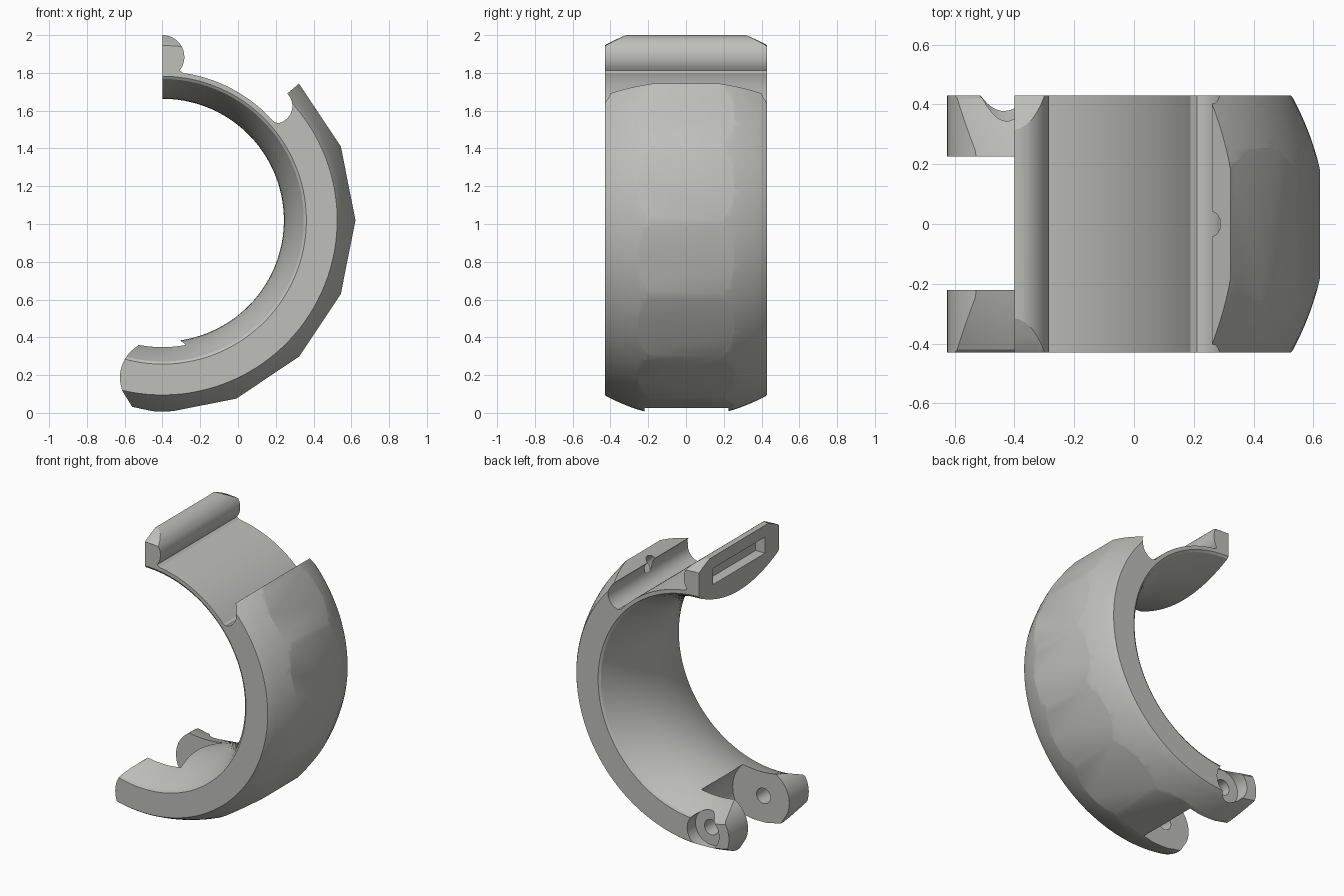
import bpy, bmesh, math
from mathutils import Vector

if "Cube" in bpy.data.objects:
    bpy.data.objects.remove(bpy.data.objects["Cube"])

CX, CZ = -0.40, 1.02          # ring axis
HX, HZ = -0.43, 0.187         # hinge axis
W = 0.43                      # half width

grey = bpy.data.materials.new("light_grey")
grey.diffuse_color = (0.52, 0.52, 0.50, 1)
grey.use_nodes = True
grey.node_tree.nodes["Principled BSDF"].inputs["Base Color"].default_value = grey.diffuse_color


def make_object(name, bm):
    bmesh.ops.recalc_face_normals(bm, faces=bm.faces)
    me = bpy.data.meshes.new(name)
    bm.to_mesh(me)
    bm.free()
    ob = bpy.data.objects.new(name, me)
    bpy.context.collection.objects.link(ob)
    me.materials.append(grey)
    return ob


def arc(cx, cz, r, a0, a1, n):
    """Points on an arc in the x-z plane, angles in degrees."""
    pts = []
    for i in range(n + 1):
        a = math.radians(a0 + (a1 - a0) * i / n)
        pts.append((cx + r * math.cos(a), cz + r * math.sin(a)))
    return pts


def prism(name, outline, y0, y1):
    """Extrude an x-z outline along y."""
    bm = bmesh.new()
    face = bm.faces.new([bm.verts.new((x, y0, z)) for x, z in outline])
    ext = bmesh.ops.extrude_face_region(bm, geom=[face])
    verts = [g for g in ext["geom"] if isinstance(g, bmesh.types.BMVert)]
    bmesh.ops.translate(bm, verts=verts, vec=(0, y1 - y0, 0))
    return make_object(name, bm)


def revolve(name, section, steps):
    """Closed ring around the axis from (radius, y) points."""
    bm = bmesh.new()
    rings = []
    for i in range(steps):
        a = 2 * math.pi * (i + 0.37) / steps
        rings.append([bm.verts.new((CX + r * math.cos(a), y, CZ + r * math.sin(a)))
                      for r, y in section])
    n = len(section)
    for i in range(steps):
        p, q = rings[i], rings[(i + 1) % steps]
        for j in range(n):
            k = (j + 1) % n
            bm.faces.new((p[j], p[k], q[k], q[j]))
    return make_object(name, bm)


def cylinder_y(name, r, y0, y1):
    return prism(name, arc(HX, HZ, r, 0, 352.5, 47), y0, y1)


def boolean(ob, other, op):
    mod = ob.modifiers.new(op, 'BOOLEAN')
    mod.object, mod.operation, mod.solver = other, op, 'EXACT'
    bpy.context.view_layer.objects.active = ob
    bpy.ops.object.modifier_apply(modifier=mod.name)
    bpy.data.objects.remove(other, do_unlink=True)


# Barrel section: crowned outside, bulged bore, softened edges
N = 20
ys = [-0.42 + 0.84 * i / N for i in range(N + 1)]
section = [(1.043 - y * y / 1.6, y) for y in ys]
section += [(0.925, W), (0.762, W)]
section += [(0.643 + y * y / 1.68, y) for y in reversed(ys)]
section += [(0.762, -W), (0.925, -W)]
body = revolve("clamp_half", section, 128)

# Side outline: latch bead, thin tongue, groove, faceted back, hinge end
outline = arc(CX, 1.884, 0.116, 90, -38, 16)
outline += arc(CX, CZ, 0.787, 82, 41.5, 24)
outline += arc(0.195, 1.625, 0.093, -80, 45, 14)
outline += arc(CX, CZ, 1.022, 45, -90, 6)
outline += [(-0.56, 0.032)]
outline += arc(HX, HZ, 0.195, -158, -239, 14)
outline += [(-0.40, 0.62)]
boolean(body, prism("outline_helper", outline, -0.6, 0.6), 'INTERSECT')

# Gap between the two hinge lugs
gap = [(-0.9, HZ - 0.232)] + arc(HX, HZ, 0.232, -90, 90, 24) + [(-0.9, HZ + 0.232)]
boolean(body, prism("gap_helper", gap, -0.22, 0.225), 'DIFFERENCE')

# Hinge pin hole, blind in the front lug, with a counterbore at the back
boolean(body, cylinder_y("pin_helper", 0.052, -0.36, 0.5), 'DIFFERENCE')
boolean(body, cylinder_y("counterbore_helper", 0.12, 0.34, 0.5), 'DIFFERENCE')

# Rectangular slot in the latch end
slot = [(-0.5, 1.81), (-0.33, 1.81), (-0.33, 1.92), (-0.5, 1.92)]
boolean(body, prism("slot_helper", slot, -0.28, 0.28), 'DIFFERENCE')

# Small round notch in the groove lip
bm = bmesh.new()
bmesh.ops.create_cone(bm, cap_ends=True, segments=24, radius1=0.042, radius2=0.042, depth=0.16)
turn = Vector((0, 0, 1)).rotation_difference(Vector((-1, 0, 1)).normalized()).to_matrix()
bmesh.ops.rotate(bm, verts=bm.verts, cent=(0, 0, 0), matrix=turn)
bmesh.ops.translate(bm, verts=bm.verts, vec=(0.255, 0, 1.69))
boolean(body, make_object("notch_helper", bm), 'DIFFERENCE')

# Smooth round surfaces, crisp facets
bpy.ops.object.select_all(action='DESELECT')
body.select_set(True)
bpy.context.view_layer.objects.active = body
bpy.ops.object.shade_smooth_by_angle(angle=math.radians(18))
